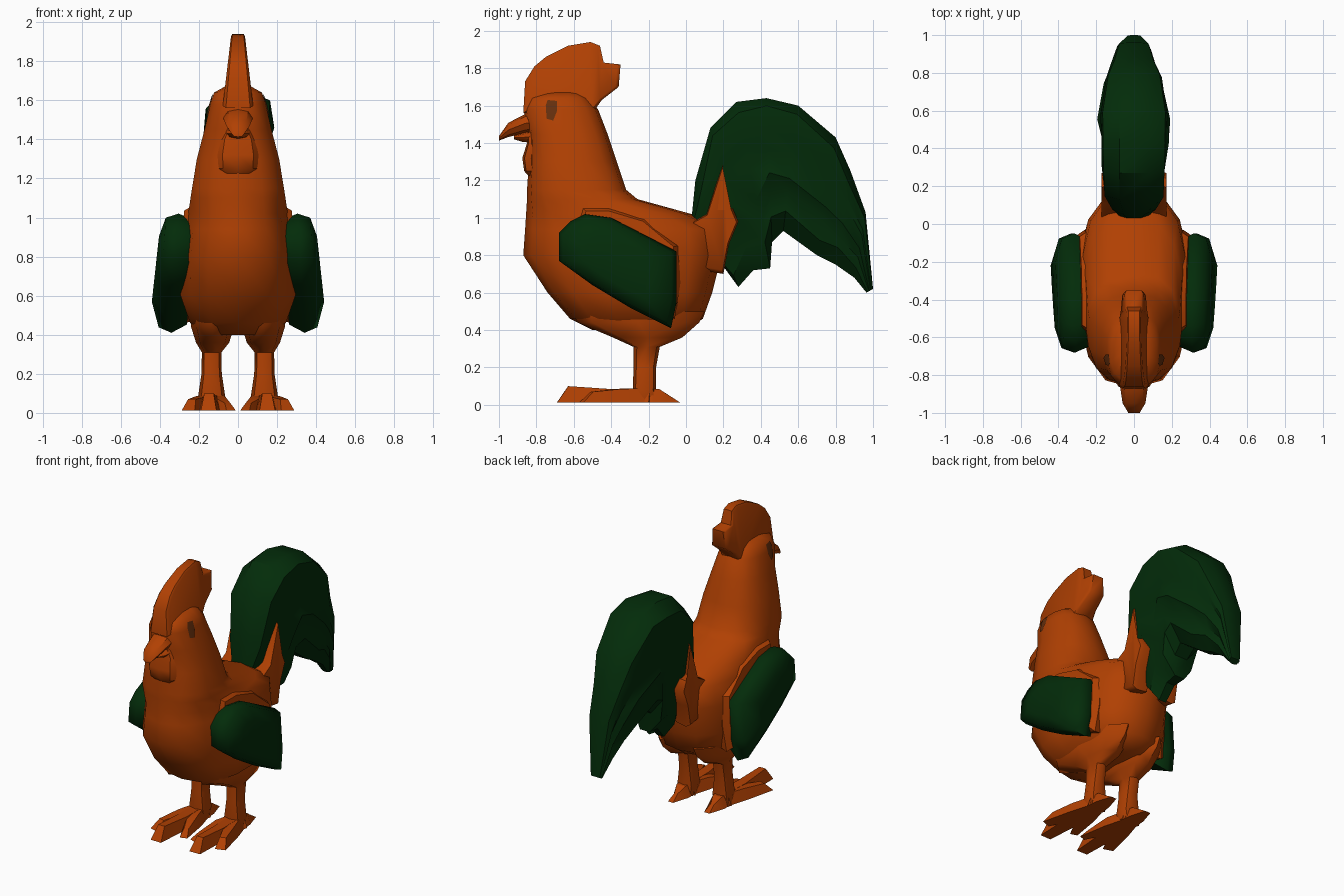
import bpy, bmesh, math, random
from mathutils import Vector

if "Cube" in bpy.data.objects:
    bpy.data.objects.remove(bpy.data.objects["Cube"])

random.seed(4)


def material(name, rgb):
    m = bpy.data.materials.new(name)
    m.diffuse_color = (*rgb, 1)
    m.use_nodes = True
    m.node_tree.nodes["Principled BSDF"].inputs["Base Color"].default_value = m.diffuse_color
    return m


ORANGE = material("rust_orange", (0.44, 0.052, 0.0008))
GREEN = material("dark_green", (0.001, 0.025, 0.003))
BROWN = material("eye_brown", (0.13, 0.028, 0.004))


def finish(name, bm, mat, mirror=False, angle=38):
    """Turn a bmesh into a named, coloured, smooth-shaded object."""
    bmesh.ops.recalc_face_normals(bm, faces=bm.faces)
    me = bpy.data.meshes.new(name)
    bm.to_mesh(me)
    bm.free()
    me.materials.append(mat)
    me.shade_smooth()
    me.set_sharp_from_angle(angle=math.radians(angle))
    ob = bpy.data.objects.new(name, me)
    bpy.context.collection.objects.link(ob)
    if mirror:
        ob.modifiers.new("mirror", 'MIRROR').use_mirror_merge = False
    return ob


def loft(name, rings, mat, mirror=False, angle=38):
    """Skin a list of equal-length point rings and cap both ends."""
    bm = bmesh.new()
    vs = [[bm.verts.new(p) for p in r] for r in rings]
    n = len(vs[0])
    for a, b in zip(vs, vs[1:]):
        for i in range(n):
            j = (i + 1) % n
            bm.faces.new((a[i], a[j], b[j], b[i]))
    caps = [bm.faces.new(vs[0]), bm.faces.new(vs[-1])]
    bmesh.ops.triangulate(bm, faces=caps)
    return finish(name, bm, mat, mirror, angle)


def level_ring(z, front, back, w, cx=0, n=14, power=0.8):
    """Horizontal rounded ring between two y limits."""
    c, d = (front + back) / 2, (back - front) / 2
    pts = []
    for i in range(n):
        a = math.tau * i / n
        s, k = math.sin(a), math.cos(a)
        pts.append((cx + w * math.copysign(abs(s) ** power, s),
                    c + d * math.copysign(abs(k) ** power, k), z))
    return pts


def slab(name, outline, layers, mat, mirror=True, lean=0.0, angle=38):
    """Side-view outline stacked along x; layers are (x, scale)."""
    cy = sum(p[0] for p in outline) / len(outline)
    cz = sum(p[1] for p in outline) / len(outline)
    rings = [[(x + (cz - z) * lean, cy + (y - cy) * s, cz + (z - cz) * s)
              for y, z in outline] for x, s in layers]
    return loft(name, rings, mat, mirror, angle)


# Body, neck and head: z, front y, back y, half width
body = loft("body", [level_ring(*r) for r in (
    (0.40, -0.50, 0.00, 0.13), (0.46, -0.62, 0.09, 0.25), (0.60, -0.74, 0.14, 0.30),
    (0.80, -0.87, 0.19, 0.295), (0.94, -0.86, 0.18, 0.28), (1.02, -0.855, 0.03, 0.26),
    (1.10, -0.85, -0.26, 0.248), (1.15, -0.85, -0.32, 0.24), (1.30, -0.84, -0.37, 0.215),
    (1.45, -0.84, -0.42, 0.175), (1.58, -0.87, -0.47, 0.145), (1.64, -0.84, -0.52, 0.125),
    (1.67, -0.76, -0.56, 0.07))], ORANGE, angle=50)

# Thighs and shanks
loft("leg", [level_ring(z, f, b, w, cx, 8) for z, f, b, w, cx in (
    (0.50, -0.60, 0.10, 0.11, 0.13), (0.44, -0.58, 0.07, 0.11, 0.13),
    (0.36, -0.39, -0.02, 0.085, 0.13), (0.31, -0.28, -0.14, 0.05, 0.135),
    (0.20, -0.28, -0.16, 0.052, 0.135), (0.08, -0.285, -0.16, 0.07, 0.135),
    (0.02, -0.28, -0.16, 0.06, 0.135))], ORANGE, True, 50)


# Toes: low tapered wedges spreading from the ankle
def toe(name, tip, w_tip, h_tip):
    base = Vector((0.14, -0.22, 0))
    end = Vector((*tip, 0))
    along = (end - base).normalized()
    side = Vector((-along.y, along.x, 0))
    rings = []
    for c, w, top, reach in ((base - along * 0.04, 0.06, 0.09, 0.0),
                             (base.lerp(end, 0.4), 0.055, 0.085, 0.0),
                             (end - along * 0.06, w_tip, h_tip, 0.06)):
        rings.append([c + side * w + along * reach + Vector((0, 0, 0.012)),
                      c - side * w + along * reach + Vector((0, 0, 0.012)),
                      c - side * w * 0.6 + Vector((0, 0, top)),
                      c + side * w * 0.6 + Vector((0, 0, top))])
    loft(name, rings, ORANGE, True, 30)


toe("outer_toe", (0.255, -0.56), 0.035, 0.07)
toe("middle_toe", (0.15, -0.69), 0.04, 0.10)
toe("inner_toe", (0.035, -0.55), 0.025, 0.05)
toe("hind_toe", (0.14, -0.03), 0.02, 0.05)

# Comb, thicker towards the head and rounded at its rim
comb = [(-0.87, 1.56), (-0.86, 1.73), (-0.81, 1.81), (-0.75, 1.86), (-0.63, 1.92),
        (-0.51, 1.94), (-0.46, 1.92), (-0.44, 1.83), (-0.35, 1.82), (-0.36, 1.70),
        (-0.45, 1.63), (-0.50, 1.56)]
loft("comb", [[(s * (0.036 + (1.94 - z) * 0.11), -0.61 + (y + 0.61) * k, 1.75 + (z - 1.75) * k)
               for y, z in comb] for s, k in ((-1, 0.93), (-0.8, 1), (0.8, 1), (1, 0.93))],
     ORANGE, angle=50)


# Beak and wattle: stations of y, centre z, half width, half height
def snout(name, stations):
    loft(name, [[(w * math.cos(a), y, z + h * math.sin(a))
                 for a in (math.tau * i / 8 for i in range(8))]
                for y, z, w, h in stations], ORANGE)


snout("upper_beak", ((-0.72, 1.53, 0.08, 0.06), (-0.86, 1.505, 0.074, 0.05),
                     (-0.95, 1.47, 0.06, 0.038), (-1.0, 1.425, 0.03, 0.012)))
snout("lower_beak", ((-0.78, 1.44, 0.07, 0.04), (-0.87, 1.43, 0.055, 0.025),
                     (-0.92, 1.43, 0.03, 0.01)))
loft("wattle", [level_ring(z, f, -0.78, w, 0, 8) for z, f, w in (
    (1.21, -0.83, 0.06), (1.25, -0.865, 0.10), (1.32, -0.875, 0.105),
    (1.40, -0.85, 0.09), (1.46, -0.85, 0.06))], ORANGE)

# Eyes: small plates laid on the side of the head
bpy.context.view_layer.update()
bm = bmesh.new()
spots = [(-0.72, 1.575), (-0.75, 1.60), (-0.74, 1.63), (-0.69, 1.625),
         (-0.69, 1.57), (-0.71, 1.52), (-0.745, 1.53)]
verts = []
for y, z in spots:
    hit, loc, nor, _ = body.ray_cast(Vector((1, y, z)), Vector((-1, 0, 0)))
    verts.append(bm.verts.new(((loc.x if hit else 0.13) + 0.006, y, z)))
rim = verts[1:]
for i in range(6):
    bm.faces.new((verts[0], rim[i], rim[(i + 1) % 6]))
finish("eye", bm, BROWN, True)

# Wings with a rust backing that shows along the upper and rear edge
wing = [(-0.68, 0.92), (-0.62, 0.98), (-0.54, 1.02), (-0.40, 1.00), (-0.05, 0.82),
        (-0.05, 0.55), (-0.08, 0.41), (-0.30, 0.52), (-0.50, 0.64), (-0.68, 0.77)]
slab("wing", wing, ((0.24, 0.88), (0.32, 1.0), (0.385, 0.92), (0.42, 0.55)),
     GREEN, lean=0.06, angle=60)
backing = [(-0.58, 0.98), (-0.56, 1.06), (-0.42, 1.06), (-0.22, 1.00), (-0.04, 0.85),
           (-0.03, 0.65), (-0.06, 0.46), (-0.30, 0.54), (-0.55, 0.72)]
slab("wing_backing", backing, ((0.18, 0.95), (0.25, 1.0), (0.29, 0.9)), ORANGE, lean=0.06)

# Tail: arched fan, each station joins an outer to an inner edge point;
# then half width and how much it narrows towards the inner edge
stations = (((0.03, 1.00), (0.20, 0.74), 0.09, 0.2), ((0.05, 1.20), (0.28, 0.63), 0.14, 0.3),
            ((0.13, 1.48), (0.36, 0.72), 0.19, 0.4), ((0.27, 1.62), (0.45, 0.73), 0.195, 0.3),
            ((0.43, 1.64), (0.46, 0.87), 0.195, 0.1), ((0.60, 1.60), (0.52, 0.93), 0.195, 0),
            ((0.80, 1.43), (0.70, 0.80), 0.16, 0), ((0.88, 1.25), (0.80, 0.75), 0.12, 0),
            ((0.96, 1.03), (0.90, 0.68), 0.09, 0), ((1.00, 0.62), (0.965, 0.60), 0.04, 0))
ridges = ((0.0, 0.4), (0.09, 0.85), (0.26, 1.0), (0.38, 0.84), (0.55, 1.0),
          (0.68, 0.76), (0.86, 0.8), (1.0, 0.3))
rings = []
for outer, inner, w, narrow in stations:
    o, i = Vector((0, *outer)), Vector((0, *inner))
    halves = []
    for side in (1, -1):
        pts = []
        for f, k in ridges:
            f2 = f + (random.uniform(-0.04, 0.04) if 0 < f < 1 else 0)
            p = o.lerp(i, f2)
            p.x = side * w * k * (1 - narrow * f) * (random.uniform(0.9, 1) if f > 0.1 else 1)
            pts.append(p)
        halves.append(pts)
    rings.append(halves[0] + halves[1][::-1])
loft("tail", rings, GREEN, angle=35)

# Rust saddle feathers overlapping the root of the tail
saddle = [(0.02, 0.97), (0.11, 1.02), (0.20, 1.30), (0.17, 1.05), (0.25, 1.05),
          (0.28, 0.98), (0.23, 0.86), (0.20, 0.70), (0.08, 0.72), (0.0, 0.85)]
slab("saddle_feathers", saddle, ((0.06, 0.95), (0.14, 1.0), (0.172, 0.92)), ORANGE, angle=60)
